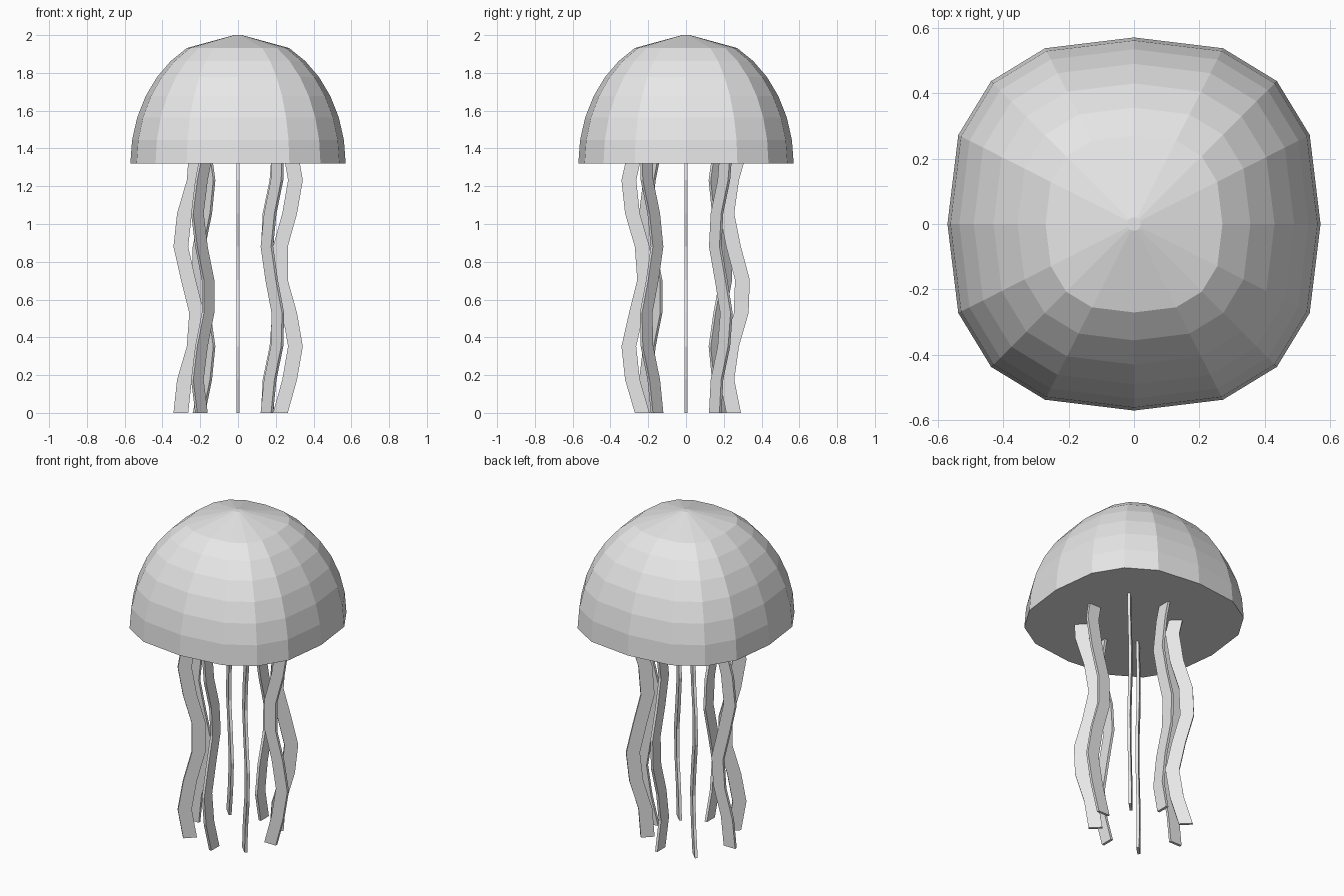
import bpy, bmesh, math

cube = bpy.data.objects.get("Cube")
if cube:
    bpy.data.objects.remove(cube, do_unlink=True)

grey = bpy.data.materials.new("light grey")
grey.use_nodes = True
colour = (0.8, 0.8, 0.8, 1)
grey.diffuse_color = colour
grey.node_tree.nodes["Principled BSDF"].inputs["Base Color"].default_value = colour


def loft(name, rings):
    """Skin a list of closed rings and cap both ends."""
    bm = bmesh.new()
    loops = [[bm.verts.new(p) for p in ring] for ring in rings]
    n = len(loops[0])
    for low, high in zip(loops, loops[1:]):
        for i in range(n):
            j = (i + 1) % n
            bm.faces.new((low[i], low[j], high[j], high[i]))
    bm.faces.new(loops[0][::-1])
    bm.faces.new(loops[-1])
    bmesh.ops.recalc_face_normals(bm, faces=bm.faces)
    mesh = bpy.data.meshes.new(name)
    bm.to_mesh(mesh)
    bm.free()
    mesh.materials.append(grey)
    obj = bpy.data.objects.new(name, mesh)
    bpy.context.collection.objects.link(obj)
    return obj


# Bell: rounded-square outline of sixteen sides, shrunk along a dome profile
RIM_Z, BELL_R, BELL_H = 1.32, 0.57, 0.695
quadrant = [(1, 0), (0.942, 0.477), (0.766, 0.766), (0.477, 0.942)]
outline = list(quadrant)
for _ in range(3):
    quadrant = [(-y, x) for x, y in quadrant]
    outline += quadrant

STEPS = 6
first = math.radians(28.3)
profile = []
for k in range(STEPS + 1):
    a = math.pi / 2 + (first - math.pi / 2) * k / STEPS
    profile.append((BELL_R * math.sin(a), RIM_Z + BELL_H * math.cos(a)))
profile.append((0.02, 2.0))
loft("bell", [[(x * r, y * r, z) for x, y in outline] for r, z in profile])

# Tentacles: eight wavy ribbons set radially under the bell
COUNT, SEGMENTS, STEP_Z = 8, 8, 0.176
HALF_W, HALF_T = 0.039, 0.008
for i in range(COUNT):
    turn = math.tau * i / COUNT
    c, s = math.cos(turn), math.sin(turn)
    rings = []
    for k in range(SEGMENTS + 1):
        r = 0.26 + 0.044 * math.cos(math.tau * (k - 2 - 0.8 * i) / 5)
        ring = []
        for u, v in ((-1, -1), (1, -1), (1, 1), (-1, 1)):
            a, b = r + u * HALF_W, v * HALF_T
            ring.append((a * c - b * s, a * s + b * c, k * STEP_Z))
        rings.append(ring)
    loft(f"tentacle_{i + 1}", rings)
